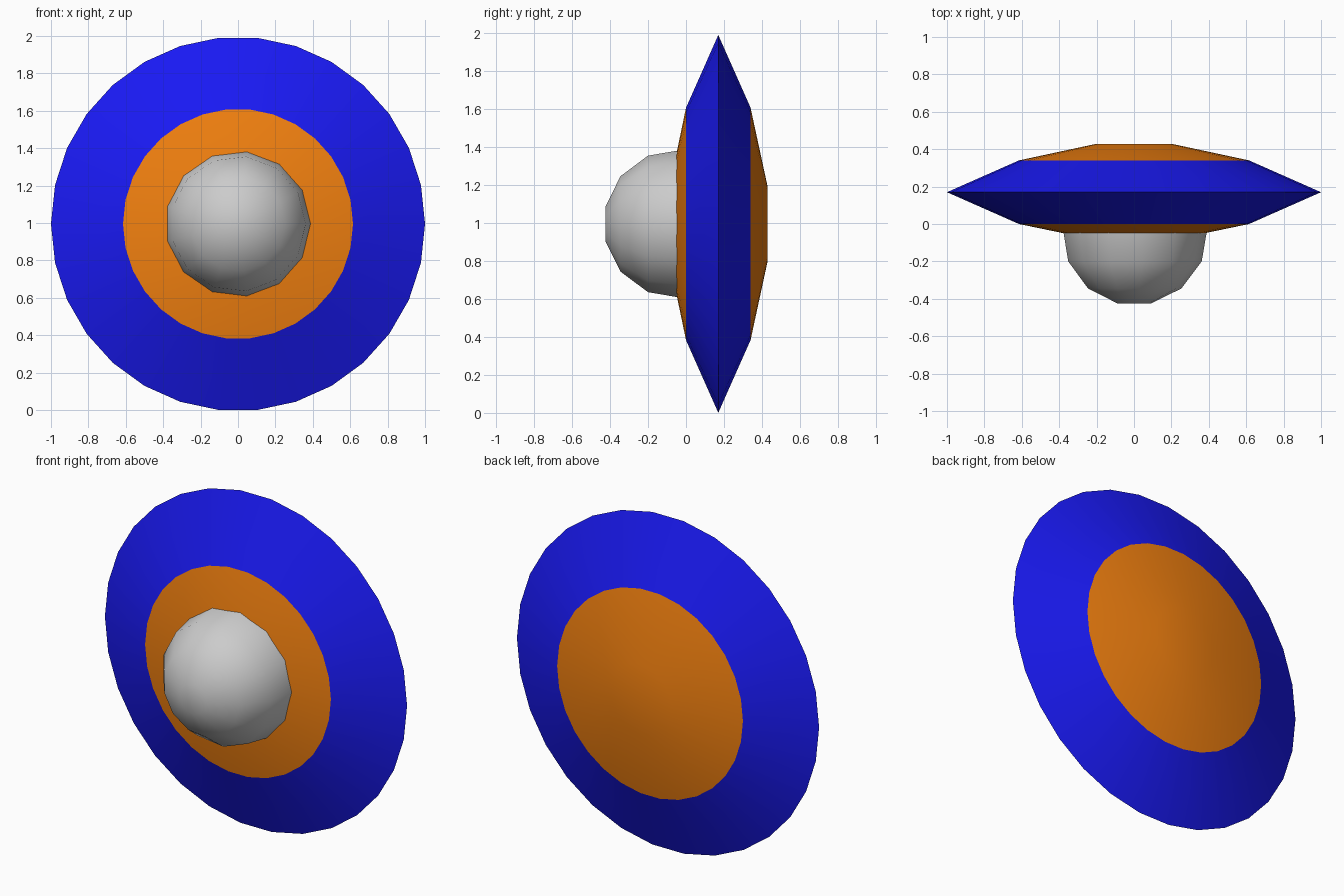
import bpy, bmesh, math

if "Cube" in bpy.data.objects:
    bpy.data.objects.remove(bpy.data.objects["Cube"])

ZC = 0.995  # height of the shared axis, which runs along y


def material(name, rgb):
    m = bpy.data.materials.new(name)
    m.diffuse_color = (*rgb, 1)
    m.use_nodes = True
    m.node_tree.nodes["Principled BSDF"].inputs["Base Color"].default_value = m.diffuse_color
    return m


def lathe(name, profile, sides, mat=None, front_cap=False, back_cap=False):
    """Spin (radius, y) points, listed front to back, around the y axis."""
    bm = bmesh.new()
    rings = []
    for r, y in profile:
        angles = [2 * math.pi * i / sides for i in range(sides)]
        rings.append([bm.verts.new((r * math.cos(a), y, ZC + r * math.sin(a)))
                      for a in angles])
    for a, b in zip(rings, rings[1:]):
        for i in range(sides):
            j = (i + 1) % sides
            bm.faces.new((a[i], b[i], b[j], a[j]))
    if front_cap:
        bm.faces.new(rings[0])
    if back_cap:
        bm.faces.new(rings[-1][::-1])
    mesh = bpy.data.meshes.new(name)
    bm.to_mesh(mesh)
    bm.free()
    if mat:
        mesh.materials.append(mat)
    ob = bpy.data.objects.new(name, mesh)
    bpy.context.collection.objects.link(ob)
    bpy.ops.object.select_all(action='DESELECT')
    ob.select_set(True)
    bpy.context.view_layer.objects.active = ob
    bpy.ops.object.shade_smooth_by_angle(angle=math.radians(32))
    return ob


blue = material("blue", (0.01, 0.01, 0.9))
orange = material("orange", (0.9, 0.22, 0.005))

# Sharp-edged outer rim
lathe("outer_rim", [(0.615, 0.0), (1.0, 0.17), (0.615, 0.34)], 30, blue)

# Shallow lens-shaped core, bulging from the front and back of the rim
lathe("core_disc", [(0.205, -0.085), (0.615, 0.0), (0.615, 0.34), (0.205, 0.428)],
      30, orange, front_cap=True, back_cap=True)

# Faceted dome on the front
lathe("front_dome", [(0.09, -0.425), (0.253, -0.345), (0.362, -0.2), (0.391, -0.03)],
      13, front_cap=True)
